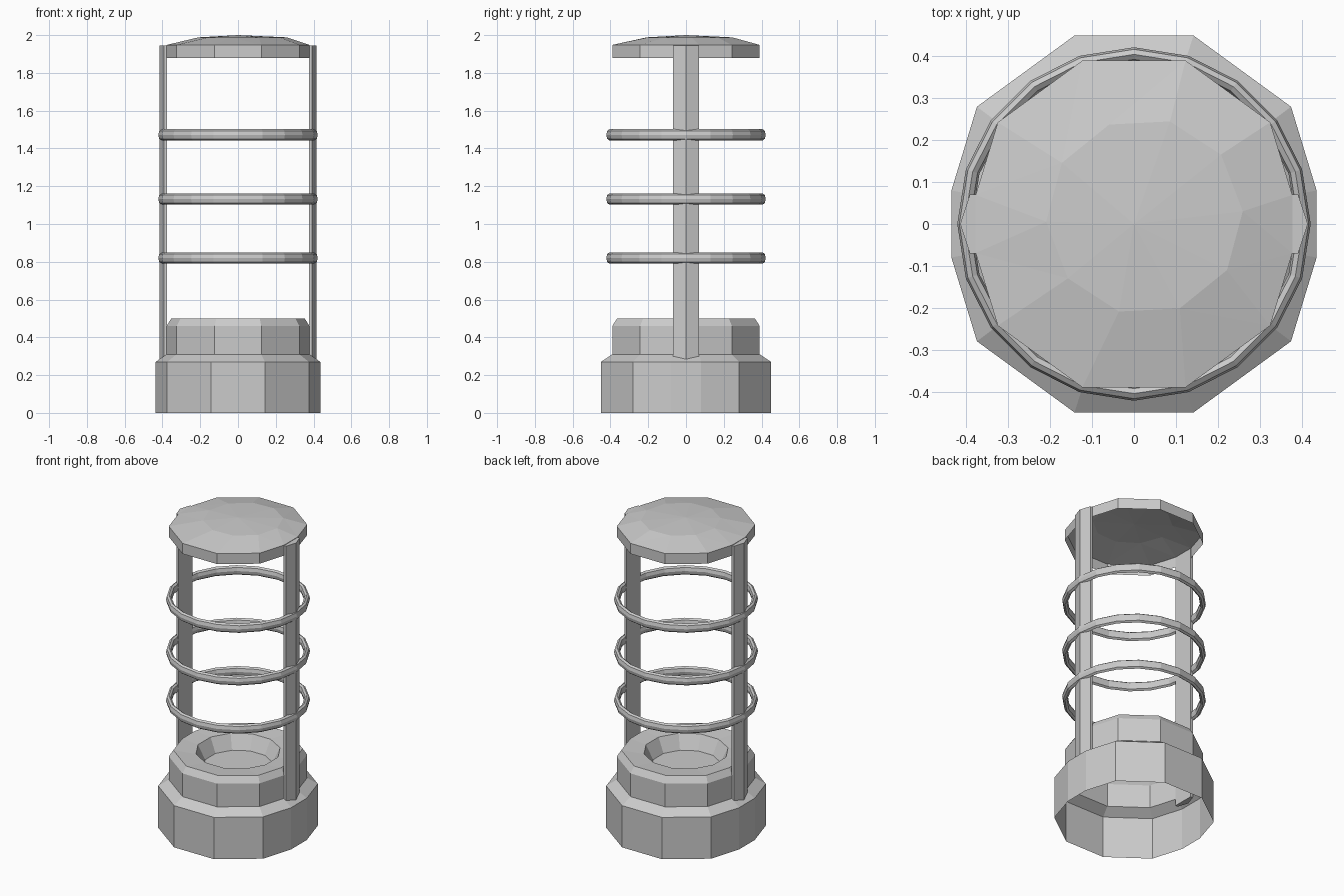
import bpy, bmesh
from math import cos, sin, tau, radians

if "Cube" in bpy.data.objects:
    bpy.data.objects.remove(bpy.data.objects["Cube"])


def outline(s):
    """Twelve-sided outline: a decagon with its two x corners cut off."""
    q = [(0.436, 0.08), (0.375, 0.28), (0.142, 0.45)]
    half = q + [(-x, y) for x, y in reversed(q)]
    return [(x * s, y * s) for x, y in half + [(-x, -y) for x, y in half]]


def circle(r, n, cx=0, cy=0, turn=0):
    return [(cx + r * cos(tau * i / n + turn), cy + r * sin(tau * i / n + turn)) for i in range(n)]


def make(name, bm):
    bmesh.ops.recalc_face_normals(bm, faces=bm.faces[:])
    me = bpy.data.meshes.new(name)
    bm.to_mesh(me)
    bm.free()
    ob = bpy.data.objects.new(name, me)
    bpy.context.collection.objects.link(ob)
    return ob


def loft(bm, rings):
    """Skin stacked outlines given as (points, z); returns the vertex loops."""
    loops = [[bm.verts.new((x, y, z)) for x, y in pts] for pts, z in rings]
    for a, b in zip(loops, loops[1:]):
        n = len(a)
        for i in range(n):
            j = (i + 1) % n
            bm.faces.new((a[i], a[j], b[j], b[i]))
    return loops


def bridge(bm, a, b):
    """Join two loops with different vertex counts."""
    edges = [bm.edges.get((l[i], l[i - 1])) or bm.edges.new((l[i], l[i - 1]))
             for l in (a, b) for i in range(len(l))]
    bmesh.ops.bridge_loops(bm, edges=edges)


# Stepped base shell, open underneath, with a recessed dish on top
bm = bmesh.new()
loops = loft(bm, [(outline(1), 0), (outline(1), 0.27), (outline(0.867), 0.31),
                  (outline(0.867), 0.46), (outline(0.81), 0.5)])
dish = loft(bm, [(circle(0.25, 12, turn=radians(15)), 0.49),
                 (circle(0.205, 12, turn=radians(15)), 0.40)])
bridge(bm, loops[-1], dish[0])
bm.faces.new(dish[-1])
make("base", bm)

# Shallow domed cap, hollow underneath
bm = bmesh.new()
rim = loft(bm, [(outline(0.867), 1.88), (outline(0.867), 1.948)])
crown = loft(bm, [(circle(0.235, 10, 0.025, 0.018, radians(3)), 1.988)])[0]
bridge(bm, rim[-1], crown)
peak = bm.verts.new((0, 0, 2.0))
for i in range(10):
    bm.faces.new((crown[i - 1], crown[i], peak))
make("cap", bm)

# Two side struts with a shallow pointed outer face
for side, label in ((1, "right"), (-1, "left")):
    bm = bmesh.new()
    section = [(side * x, y) for x, y in
               ((0.375, -0.07), (0.392, -0.07), (0.415, 0), (0.392, 0.07), (0.375, 0.07))]
    ends = loft(bm, [(section, 0.265), (section, 1.945)])
    for e in ends:
        bm.faces.new(e)
    make(label + "_strut", bm)

# Three thin hoops, taller than they are thick
for k, z in enumerate((0.82, 1.132, 1.472)):
    bm = bmesh.new()
    rings = [(circle(0.405 + 0.017 * cos(tau * i / 8), 20), z + 0.03 * sin(tau * i / 8))
             for i in range(9)]
    loft(bm, rings)
    bmesh.ops.remove_doubles(bm, verts=bm.verts[:], dist=1e-4)
    make("hoop_%d" % (k + 1), bm)
